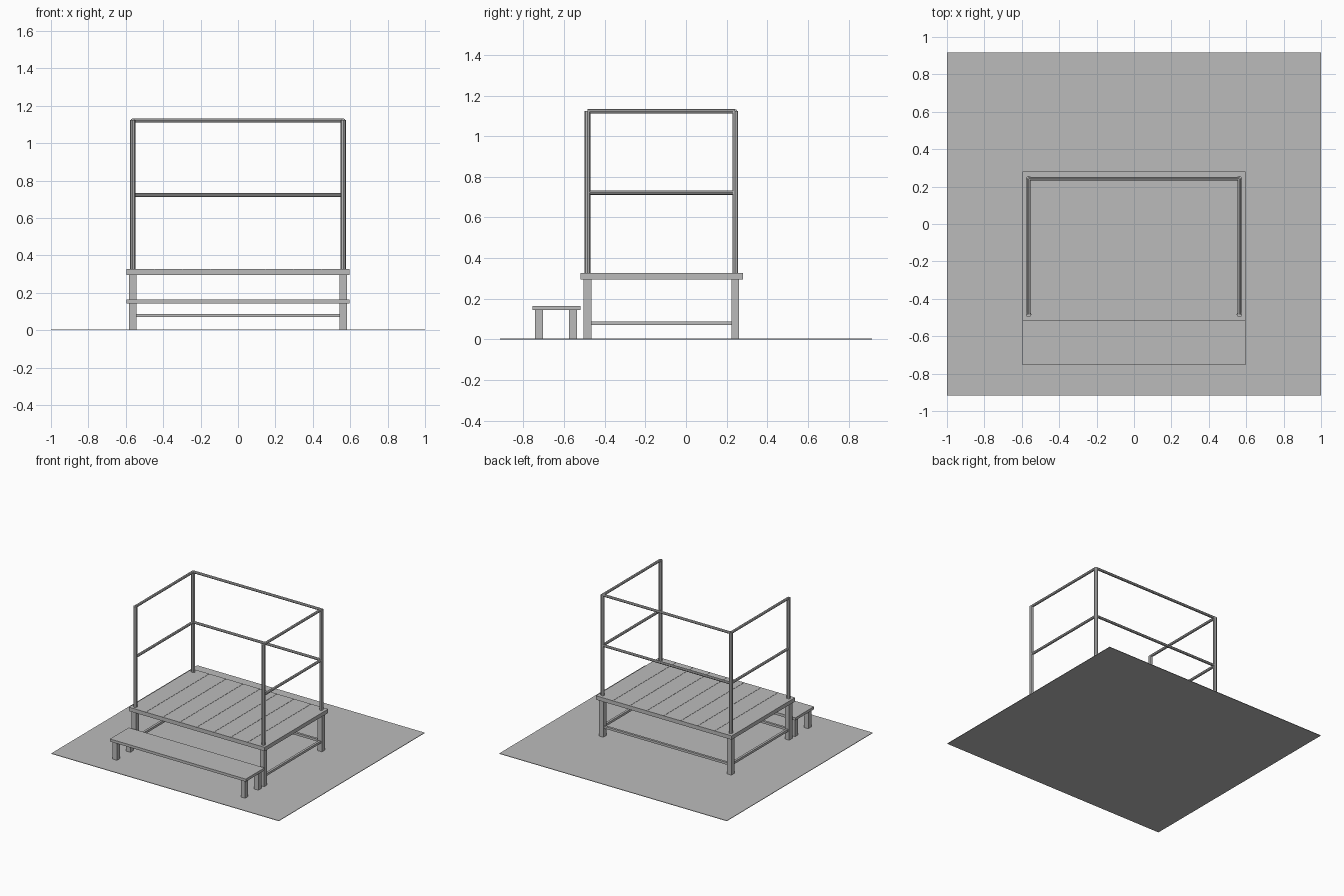
import bpy
import math
from mathutils import Vector

cube = bpy.data.objects.get("Cube")
if cube:
    bpy.data.objects.remove(cube, do_unlink=True)

grey = bpy.data.materials.new("plain grey")
grey.use_nodes = True
GREY = (0.5, 0.5, 0.5, 1)
grey.diffuse_color = GREY
grey.node_tree.nodes["Principled BSDF"].inputs["Base Color"].default_value = GREY


def box(name, x, y, z):
    """Box from (min, max) ranges on each axis."""
    ranges = (x, y, z)
    bpy.ops.mesh.primitive_cube_add(size=1, location=[sum(r) / 2 for r in ranges])
    ob = bpy.context.object
    ob.scale = [r[1] - r[0] for r in ranges]
    bpy.ops.object.transform_apply(location=False, rotation=False, scale=True)
    ob.name = name
    ob.data.materials.append(grey)
    return ob


def tube(name, a, b, radius):
    """Eight-sided tube between two points."""
    a, b = Vector(a), Vector(b)
    d = b - a
    bpy.ops.mesh.primitive_cylinder_add(vertices=8, radius=radius, depth=d.length,
                                        location=(a + b) / 2)
    ob = bpy.context.object
    ob.rotation_euler = d.to_track_quat("Z", "Y").to_euler()
    ob.name = name
    ob.data.materials.append(grey)
    return ob


def around(c, half):
    return (c - half, c + half)


LEG_X, FRONT_Y, BACK_Y = 0.563, -0.484, 0.242
DECK_X, DECK_FRONT, DECK_BACK = 0.597, -0.518, 0.28
FLOOR, DECK_TOP, HALF_LEG = 0.004, 0.327, 0.019
SIDES = (("right", -1), ("left", 1))

# Ground slab
box("ground_slab", (-1, 1), (-0.916, 0.916), (0, FLOOR))

# Deck body with thin planks on top
box("deck_body", (-DECK_X, DECK_X), (DECK_FRONT, DECK_BACK), (0.296, DECK_TOP - 0.002))
PLANKS = 8
width = 2 * DECK_X / PLANKS
for i in range(PLANKS):
    x = -DECK_X + i * width
    box(f"deck_plank_{i + 1}",
        (x + (0.001 if i else 0), x + width - (0.001 if i < PLANKS - 1 else 0)),
        (DECK_FRONT, DECK_BACK), (DECK_TOP - 0.002, DECK_TOP))

# Step board
box("step_board", (-DECK_X, DECK_X), (-0.755, -0.519), (0.144, 0.165))

for side, s in SIDES:
    x = s * LEG_X
    # Deck legs and handrail posts
    for end, y in (("front", FRONT_Y), ("back", BACK_Y)):
        box(f"{end}_{side}_deck_leg", around(x, HALF_LEG), around(y, HALF_LEG), (FLOOR, 0.296))
        tube(f"{end}_{side}_post", (x, y, DECK_TOP), (x, y, 1.125), 0.0145)
    # Step legs
    for end, y in (("front", -0.723), ("back", -0.556)):
        box(f"{end}_{side}_step_leg", around(x, HALF_LEG), around(y, HALF_LEG), (FLOOR, 0.144))
    # Side stretcher and rails
    box(f"{side}_stretcher", around(x, 0.009), (FRONT_Y + HALF_LEG, BACK_Y - HALF_LEG),
        (0.07, 0.088))
    for level, z in (("top", 1.122), ("middle", 0.722)):
        tube(f"{side}_{level}_rail", (x, FRONT_Y, z), (x, BACK_Y, z), 0.0105)

# Cross stretchers
for end, y in (("front", FRONT_Y), ("back", BACK_Y)):
    box(f"{end}_stretcher", (-LEG_X + HALF_LEG, LEG_X - HALF_LEG), around(y, 0.009),
        (0.07, 0.088))

# Back rails
for level, z in (("top", 1.122), ("middle", 0.722)):
    tube(f"back_{level}_rail", (-LEG_X, BACK_Y, z), (LEG_X, BACK_Y, z), 0.0105)
